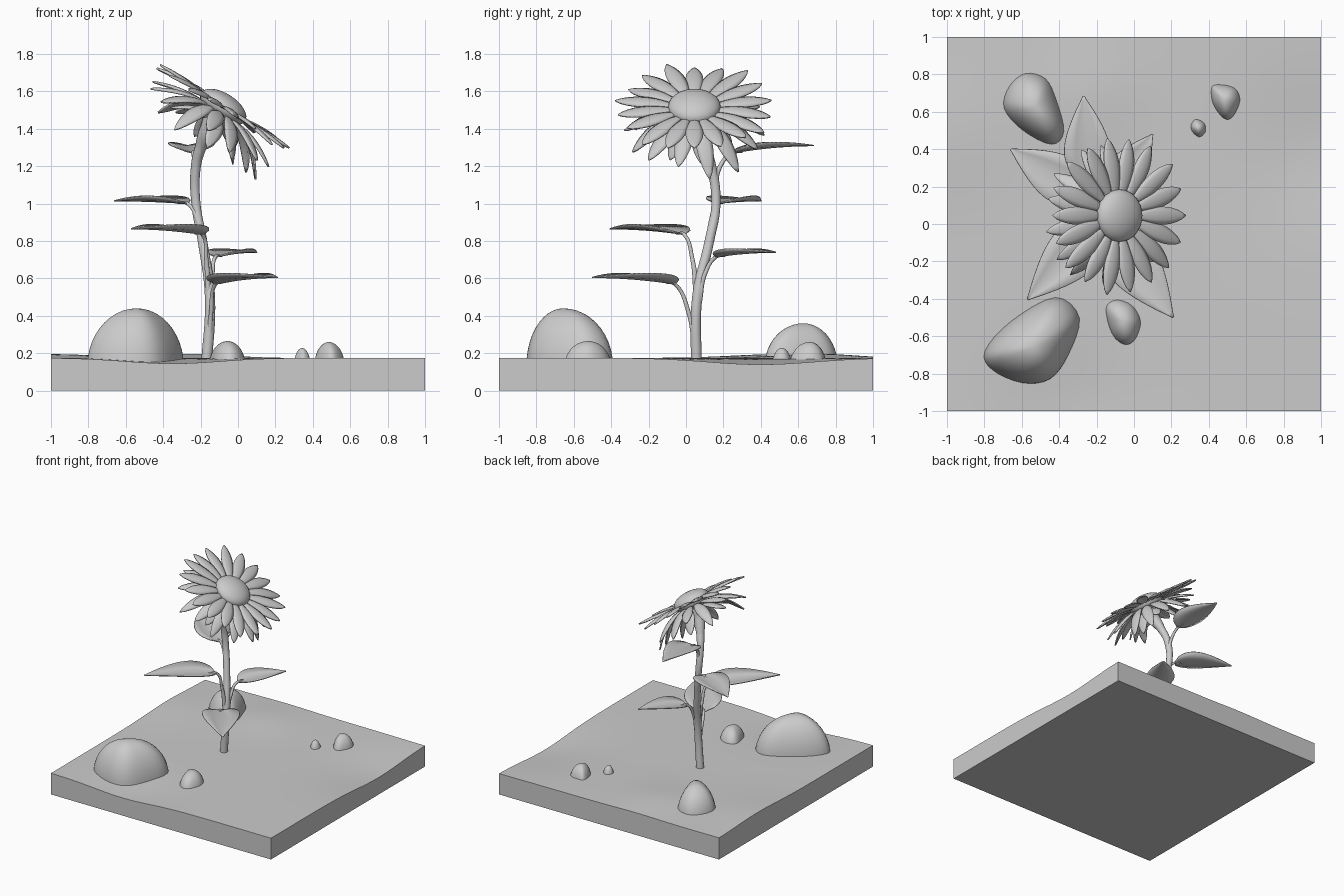
import bpy, bmesh, math, random
from mathutils import Vector, Matrix

if "Cube" in bpy.data.objects:
    bpy.data.objects.remove(bpy.data.objects["Cube"])

random.seed(4)


def finish(name, bm, thick=0, angle=50):
    me = bpy.data.meshes.new(name)
    bmesh.ops.recalc_face_normals(bm, faces=bm.faces)
    bm.to_mesh(me)
    bm.free()
    ob = bpy.data.objects.new(name, me)
    bpy.context.collection.objects.link(ob)
    if thick:
        s = ob.modifiers.new("thickness", 'SOLIDIFY')
        s.thickness = thick
        s.offset = 0
    bpy.ops.object.select_all(action='DESELECT')
    ob.select_set(True)
    bpy.context.view_layer.objects.active = ob
    bpy.ops.object.shade_smooth_by_angle(angle=math.radians(angle))
    return ob


def blade(bm, mat, length, width, rise, fold, rows=14, shape=1.2, power=0.7):
    """Petal or leaf along local x; rise(u) is the midrib height."""
    grid = []
    for i in range(rows + 1):
        u = i / rows
        w = width * max(0.03, abs(math.sin(math.pi * u ** shape)) ** power)
        grid.append([bm.verts.new(mat @ Vector((length * u, w * v, rise(u) + fold * w * v * v)))
                     for v in (-1, -0.5, 0, 0.5, 1)])
    for a, b in zip(grid, grid[1:]):
        for j in range(4):
            bm.faces.new((a[j], b[j], b[j + 1], a[j + 1]))


def tube(name, pts, radii, sides=4):
    cu = bpy.data.curves.new(name, 'CURVE')
    cu.dimensions = '3D'
    cu.bevel_depth = 1
    cu.bevel_resolution = sides
    cu.resolution_u = 8
    cu.use_fill_caps = True
    sp = cu.splines.new('BEZIER')
    sp.bezier_points.add(len(pts) - 1)
    for bp, p, r in zip(sp.bezier_points, pts, radii):
        bp.co = p
        bp.radius = r
        bp.handle_left_type = bp.handle_right_type = 'AUTO'
    bpy.context.collection.objects.link(bpy.data.objects.new(name, cu))


# Ground slab with gently rolling top
def height(x, y):
    h = 0.175
    for cx, cy, r, a in ((-0.35, -1, 0.25, -0.03), (1, 0.4, 0.28, -0.035),
                         (-0.25, 0.7, 0.2, 0.022), (-1, 0.5, 0.25, 0.02)):
        h += a * math.exp(-((x - cx) ** 2 + (y - cy) ** 2) / (2 * r * r))
    return h


bm = bmesh.new()
bmesh.ops.create_grid(bm, x_segments=40, y_segments=40, size=1)
for v in bm.verts:
    v.co.z = height(v.co.x, v.co.y)
rim = [e for e in bm.edges if e.is_boundary]
ext = bmesh.ops.extrude_edge_only(bm, edges=rim)["geom"]
for v in ext:
    if isinstance(v, bmesh.types.BMVert):
        v.co.z = 0
bmesh.ops.holes_fill(bm, edges=[e for e in bm.edges if e.is_boundary], sides=0)
finish("ground", bm)


# Rocks: smoothed outline lofted up into a dome
def rock(name, outline, top, base=0.13):
    n = len(outline)
    P = [Vector(p) for p in outline]
    ring = []
    for i in range(n):
        a, b, c, d = (P[(i + k) % n] for k in (-1, 0, 1, 2))
        for t in (0, 0.25, 0.5, 0.75):
            ring.append(0.5 * (2 * b + (c - a) * t + (2 * a - 5 * b + 4 * c - d) * t * t
                               + (3 * b - a - 3 * c + d) * t ** 3))
    mid = sum(ring, Vector((0, 0))) / len(ring)
    bm = bmesh.new()
    rings = []
    for k in range(11):
        t = k / 11 * math.pi / 2
        s, z = math.cos(t), base + (top - base) * math.sin(t)
        rings.append([bm.verts.new((*(mid + (p - mid) * s), z)) for p in ring])
    m = len(ring)
    for a, b in zip(rings, rings[1:]):
        for j in range(m):
            bm.faces.new((a[j], a[(j + 1) % m], b[(j + 1) % m], b[j]))
    tip = bm.verts.new((*mid, top))
    for j in range(m):
        bm.faces.new((rings[-1][j], rings[-1][(j + 1) % m], tip))
    bm.faces.new(rings[0][::-1])
    finish(name, bm)


rock("rock_large", [(-.8, -.68), (-.66, -.52), (-.42, -.39), (-.29, -.5),
                    (-.35, -.7), (-.45, -.83), (-.6, -.85), (-.76, -.78)], 0.44)
rock("rock_back", [(-.7, .62), (-.67, .74), (-.58, .81), (-.47, .78),
                   (-.41, .66), (-.37, .49), (-.44, .42), (-.6, .5)], 0.36)
rock("rock_front", [(-.155, -.45), (-.1, -.4), (-.01, -.43), (.04, -.52),
                    (.01, -.62), (-.05, -.65), (-.12, -.59)], 0.265)
rock("rock_small", [(.41, .73), (.45, .75), (.54, .73), (.57, .66), (.53, .57), (.48, .56), (.42, .64)], 0.26)
rock("pebble", [(.3, .53), (.33, .565), (.38, .54), (.385, .49), (.35, .46), (.31, .49)], 0.228)

# Main stem, flaring into the flower head
tube("stem",
     [(-.17, .055, .12), (-.15, .06, .5), (-.19, .125, .8), (-.225, .16, 1.0), (-.225, .135, 1.2),
      (-.2, .1, 1.3), (-.155, .06, 1.4), (-.1, .045, 1.475)],
     [.03, .028, .026, .025, .027, .031, .05, .085])

# Leaves with their stalks: stem joint, leaf base, leaf tip
leaves = [
    ((-.155, .05, .22), (-.12, -.06, .57), (.21, -.5, .605)),
    ((-.16, .055, .53), (-.19, -.01, .835), (-.57, -.405, .865)),
    ((-.19, .12, .78), (-.27, .165, 1.0), (-.66, .4, 1.015)),
    ((-.145, .07, .48), (-.12, .16, .715), (.1, .48, .74)),
    ((-.225, .15, 1.08), (-.24, .245, 1.27), (-.27, .685, 1.31)),
]
for i, (joint, base, tip) in enumerate(leaves):
    j, b, t = Vector(joint), Vector(base), Vector(tip)
    mid = j.lerp(b, 0.5) + (j - b) * Vector((.18, .18, 0)) + Vector((0, 0, .02))
    d = t - b
    dz, d.z = d.z, 0
    flat = d.normalized()
    tube("leaf_stalk_%d" % (i + 1), [j, mid, b, b + flat * 0.06 + Vector((0, 0, dz * .2))],
         [.017, .012, .01, .005], 2)
    mat = Matrix.Translation(b) @ Matrix.Rotation(math.atan2(d.y, d.x), 4, 'Z')
    bm = bmesh.new()
    blade(bm, mat, d.length, min(.14, d.length * .28),
          lambda u: dz * (1 - (1 - u) ** 2), 0.25, 18, 0.6, 0.9)
    finish("leaf_%d" % (i + 1), bm, 0.006)

# Flower head frame, tilted towards +x
head = Matrix.Translation((-.09, .045, 1.5)) @ Matrix.Rotation(math.radians(33), 4, 'Y')

bm = bmesh.new()
bmesh.ops.create_uvsphere(bm, u_segments=32, v_segments=16, radius=1,
                          matrix=head @ Matrix.Translation((0, 0, .02)) @ Matrix.Diagonal((.14, .14, .072, 1)))
finish("flower_disc", bm)


def whorl(name, count, r0, z0, length, width, lift, droop, offset, thick):
    bm = bmesh.new()
    for k in range(count):
        a = 2 * math.pi * (k + offset) / count
        dr = random.uniform(*droop)
        ln = length * random.uniform(.95, 1.04)
        mat = head @ Matrix.Rotation(a, 4, 'Z') @ Matrix.Translation((r0, 0, z0))
        blade(bm, mat, ln - dr * .25, width, lambda u: lift * u - dr * u * u, -0.25)
    finish(name, bm, thick)


# Upper petals, drooping lower petals, sepals
whorl("petals_upper", 18, .09, .01, .355, .046, .08, (.05, .1), 0, .01)
whorl("petals_lower", 14, .08, -.015, .34, .044, .03, (.08, .24), .5, .01)
whorl("sepals", 8, .06, -.04, .2, .045, -.02, (.06, .16), .25, .008)
